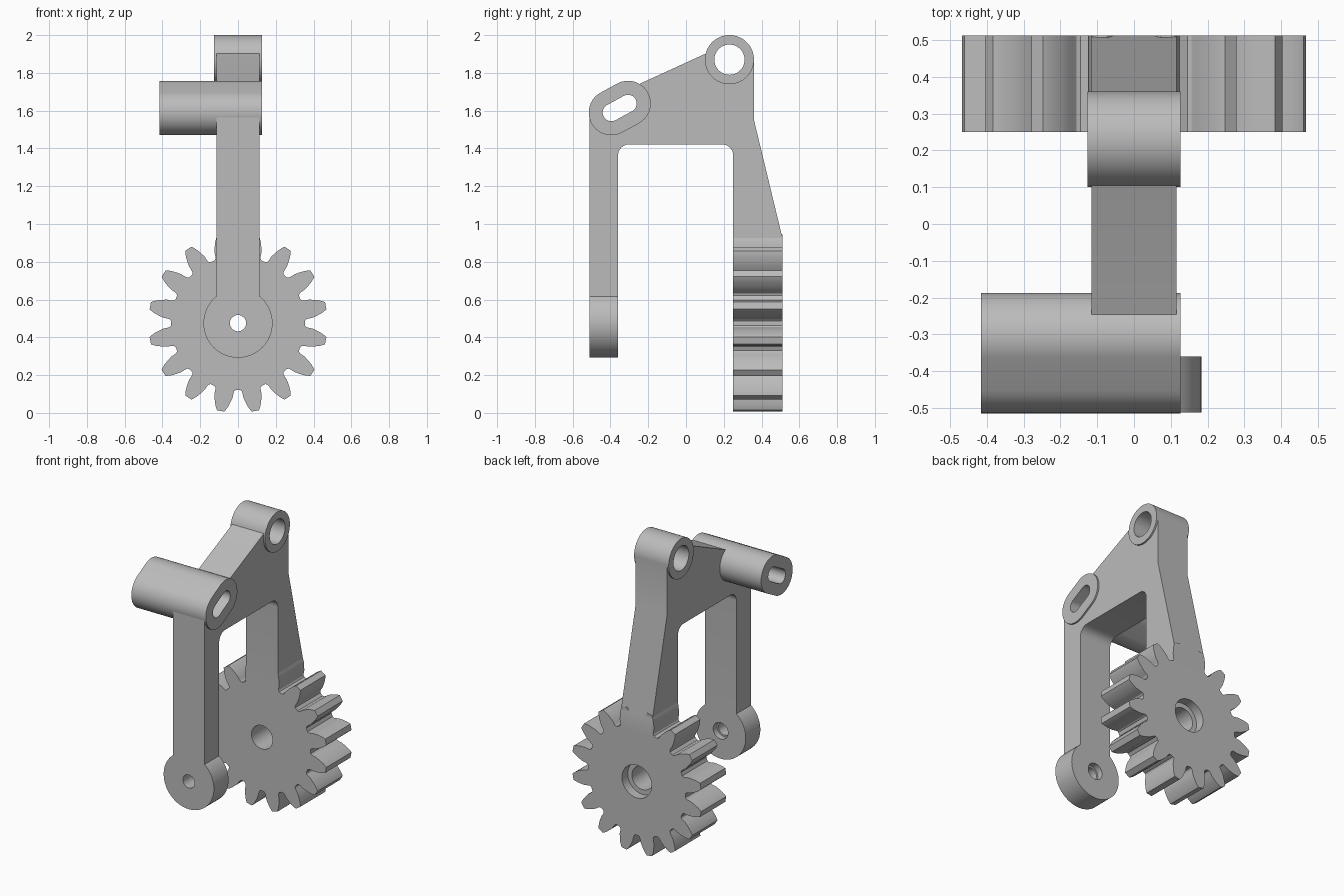
import bpy
import bmesh
from math import pi, sin, cos, atan2, radians

if "Cube" in bpy.data.objects:
    bpy.data.objects.remove(bpy.data.objects["Cube"])

grey = bpy.data.materials.new("plain grey")
grey.use_nodes = True
grey.diffuse_color = (0.5, 0.5, 0.5, 1)
grey.node_tree.nodes["Principled BSDF"].inputs["Base Color"].default_value = (0.5, 0.5, 0.5, 1)


def prism(name, points, axis, lo, hi):
    """Extrude an outline along x (points are y, z) or along y (points are x, z)."""
    bm = bmesh.new()
    place = (lambda a, b: (lo, a, b)) if axis == "x" else (lambda a, b: (a, lo, b))
    face = bm.faces.new([bm.verts.new(place(a, b)) for a, b in points])
    new = bmesh.ops.extrude_face_region(bm, geom=[face])["geom"]
    step = (hi - lo, 0, 0) if axis == "x" else (0, hi - lo, 0)
    bmesh.ops.translate(bm, vec=step, verts=[v for v in new if isinstance(v, bmesh.types.BMVert)])
    bmesh.ops.recalc_face_normals(bm, faces=bm.faces)
    mesh = bpy.data.meshes.new(name)
    bm.to_mesh(mesh)
    bm.free()
    mesh.materials.append(grey)
    ob = bpy.data.objects.new(name, mesh)
    bpy.context.collection.objects.link(ob)
    return ob


def arc(centre, r, start, end, n):
    angles = [start + (end - start) * i / n for i in range(n + 1)]
    return [(centre[0] + r * cos(t), centre[1] + r * sin(t)) for t in angles]


def circle(centre, r, n=64):
    return arc(centre, r, 0, 2 * pi, n)[:-1]


def capsule(a, b, r):
    t = atan2(b[1] - a[1], b[0] - a[0])
    return arc(b, r, t - pi / 2, t + pi / 2, 28) + arc(a, r, t + pi / 2, t + 3 * pi / 2, 28)


def cut(ob, *cutters):
    for c in cutters:
        mod = ob.modifiers.new("hole", "BOOLEAN")
        mod.operation = "DIFFERENCE"
        mod.solver = "EXACT"
        mod.object = c
    bpy.context.view_layer.objects.active = ob
    for mod in list(ob.modifiers):
        bpy.ops.object.modifier_apply(modifier=mod.name)


# Main positions
pivot = (0.23, 1.87)
slot_a, slot_b = (-0.395, 1.59), (-0.307, 1.638)
hub = (0, 0.475)
front, leg_back, gear_front, back = -0.512, -0.36, 0.25, 0.512

# Hole cutters
pivot_hole = prism("pivot_hole_cutter", circle(pivot, 0.08), "x", -1, 1)
slot_hole = prism("slot_cutter", capsule(slot_a, slot_b, 0.046), "x", -1, 1)
foot_hole = prism("foot_hole_cutter", circle(hub, 0.043), "y", -1, -0.2)
foot_bore = prism("foot_bore_cutter", circle(hub, 0.054), "y", leg_back - 0.04, -0.2)
gear_hole = prism("gear_hole_cutter", circle(hub, 0.077), "y", 0.1, 1)
gear_bore = prism("gear_bore_cutter", circle(hub, 0.108), "y", back - 0.06, 1)
cutters = [pivot_hole, slot_hole, foot_hole, foot_bore, gear_hole, gear_bore]

# Yoke frame: two legs joined by a sloping bridge with filleted inner corners
r = 0.06
under = 1.422
outline = [(front, 0.615), (front, slot_a[1]), (-0.44, 1.68), (-0.25, 1.74), (0.2, 1.946),
           (0.36, pivot[1]), (0.36, 1.55), (back, 0.92), (back, 0.8), (gear_front, 0.8)]
outline += arc((gear_front - r, under - r), r, 0, pi / 2, 10)
outline += arc((leg_back + r, under - r), r, pi / 2, pi, 10)
outline += [(leg_back, 0.615)]
frame = prism("yoke_frame", outline, "x", -0.115, 0.115)
cut(frame, pivot_hole, slot_hole)

# Upper pivot boss and long slotted boss
pivot_boss = prism("pivot_boss", circle(pivot, 0.13), "x", -0.126, 0.126)
cut(pivot_boss, pivot_hole)
slot_boss = prism("slotted_boss", capsule(slot_a, slot_b, 0.12), "x", -0.416, 0.126)
cut(slot_boss, slot_hole)

# Round foot of the front leg
foot = prism("front_foot", circle(hub, 0.183), "y", front, leg_back)
cut(foot, foot_hole, foot_bore)

# Spur gear: half a tooth as (radius, half width), mirrored and repeated
flank = [(0.354, 0.058), (0.361, 0.051), (0.375, 0.049), (0.395, 0.049),
         (0.42, 0.043), (0.447, 0.034), (0.465, 0.025), (0.474, 0.019)]
teeth = 16
gear_outline = []
for i in range(teeth):
    mid = 2 * pi * (i + 0.5) / teeth
    side = [(rad, -w) for rad, w in flank] + [(rad, w) for rad, w in reversed(flank)]
    for rad, w in side:
        t = mid + w / rad
        gear_outline.append((hub[0] + rad * cos(t), hub[1] + rad * sin(t)))
gear = prism("spur_gear", gear_outline, "y", gear_front, back)
cut(gear, gear_hole, gear_bore)

for c in cutters:
    bpy.data.objects.remove(c)

# Smooth the curved walls, keep the edges sharp
bpy.ops.object.select_all(action="DESELECT")
for ob in (frame, pivot_boss, slot_boss, foot, gear):
    ob.select_set(True)
bpy.context.view_layer.objects.active = frame
bpy.ops.object.shade_smooth_by_angle(angle=radians(30))
